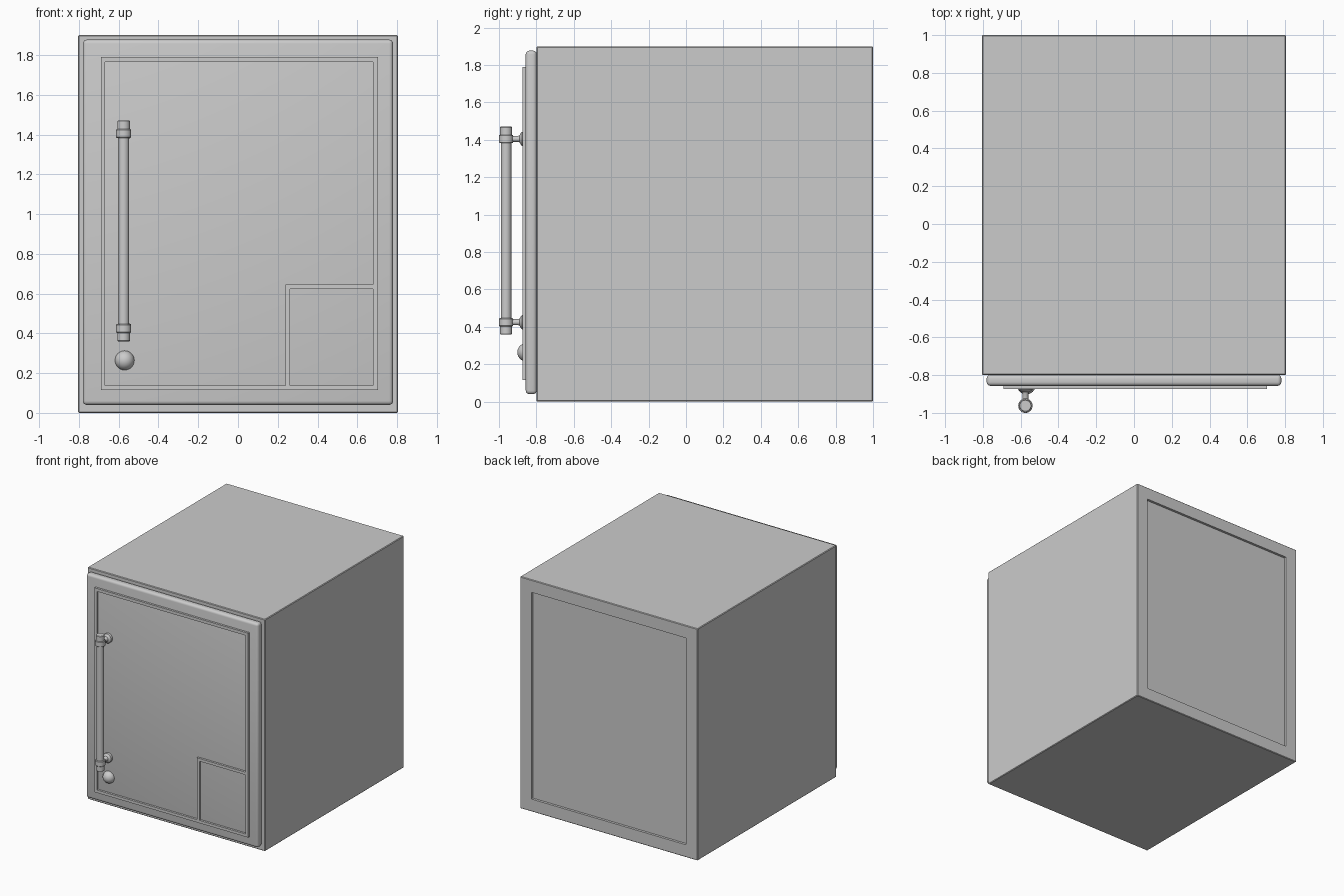
import bpy, bmesh, math
from mathutils import Matrix, Vector

if "Cube" in bpy.data.objects:
    bpy.data.objects.remove(bpy.data.objects["Cube"])


def finish(name, bm, angle=35):
    bmesh.ops.recalc_face_normals(bm, faces=bm.faces)
    mesh = bpy.data.meshes.new(name)
    bm.to_mesh(mesh)
    bm.free()
    ob = bpy.data.objects.new(name, mesh)
    bpy.context.collection.objects.link(ob)
    bpy.ops.object.select_all(action='DESELECT')
    ob.select_set(True)
    bpy.context.view_layer.objects.active = ob
    bpy.ops.object.shade_smooth_by_angle(angle=math.radians(angle))
    return ob


def box(lo, hi):
    bm = bmesh.new()
    lo, hi = Vector(lo), Vector(hi)
    bmesh.ops.create_cube(bm, size=1, matrix=Matrix.Translation((lo + hi) / 2)
                          @ Matrix.Diagonal((*(hi - lo), 1)))
    return bm


def bevel(bm, width, segments):
    bmesh.ops.bevel(bm, geom=bm.edges[:], offset=width, segments=segments,
                    profile=0.5, affect='EDGES')


def lathe(name, profile, matrix, steps=32):
    """Revolve (radius, height) points about local z; ends lie on the axis."""
    bm = bmesh.new()
    verts = [bm.verts.new((r, 0, h)) for r, h in profile]
    edges = [bm.edges.new(p) for p in zip(verts, verts[1:])]
    bmesh.ops.spin(bm, geom=verts + edges, cent=(0, 0, 0), axis=(0, 0, 1),
                   angle=math.tau, steps=steps)
    bmesh.ops.remove_doubles(bm, verts=bm.verts, dist=1e-5)
    bm.transform(matrix)
    return finish(name, bm)


# Cabinet with a shallow recessed back panel
bm = box((-0.805, -0.8, 0), (0.805, 1.0, 1.9))
bevel(bm, 0.005, 1)
back = max(bm.faces, key=lambda f: f.calc_center_median().y)
bmesh.ops.inset_region(bm, faces=[back], thickness=0.098, use_even_offset=True)
inner = bmesh.ops.extrude_discrete_faces(bm, faces=[back])['faces'][0]
bmesh.ops.translate(bm, verts=inner.verts, vec=(0, -0.02, 0))
finish("cabinet", bm, 20)

# Door slab with rounded edges
bm = box((-0.78, -0.857, 0.04), (0.78, -0.798, 1.877))
bevel(bm, 0.02, 4)
finish("door", bm)

# Raised trim: grid of cells with the two panel openings left out
xs = [-0.69, -0.668, 0.238, 0.262, 0.68, 0.704]
zs = [0.115, 0.138, 0.622, 0.645, 1.765, 1.79]
bm = bmesh.new()
grid = [[bm.verts.new((x, -0.85, z)) for z in zs] for x in xs]
for i in range(5):
    for j in range(5):
        main_panel = 1 <= i <= 3 and 1 <= j <= 3 and (i == 1 or j == 3)
        upper_right = i in (2, 3) and j == 3
        small_panel = i == 3 and j == 1
        if not (main_panel or upper_right or small_panel):
            bm.faces.new((grid[i][j], grid[i + 1][j],
                          grid[i + 1][j + 1], grid[i][j + 1]))
res = bmesh.ops.extrude_face_region(bm, geom=bm.faces[:])
bmesh.ops.translate(bm, vec=(0, -0.024, 0),
                    verts=[v for v in res['geom'] if isinstance(v, bmesh.types.BMVert)])
bmesh.ops.delete(bm, geom=[v for v in bm.verts if not v.link_faces], context='VERTS')
finish("door_trim", bm)

# Handle bar with collars and end caps, mirrored about its middle
half = [(0, 0.555), (0.029, 0.555), (0.032, 0.552), (0.032, 0.512), (0.035, 0.512),
        (0.038, 0.508), (0.038, 0.472), (0.035, 0.468), (0.028, 0.468)]
bar = half + [(r, -h) for r, h in reversed(half)]
lathe("handle_bar", bar, Matrix.Translation((-0.575, -0.962, 0.915)))

# Handle posts with flared bases against the door
post = [(0, 0), (0.038, 0), (0.038, 0.022), (0.03, 0.029), (0.02, 0.034),
        (0.016, 0.042), (0.016, 0.1), (0, 0.1)]
for name, z in (("lower_handle_post", 0.425), ("upper_handle_post", 1.405)):
    lathe(name, post, Matrix.Translation((-0.575, -0.855, z))
          @ Matrix.Rotation(math.pi / 2, 4, 'X'))

# Round lock knob
bm = bmesh.new()
bmesh.ops.create_uvsphere(bm, u_segments=32, v_segments=16, radius=0.049,
                          matrix=Matrix.Translation((-0.57, -0.853, 0.264)))
finish("lock_knob", bm)
